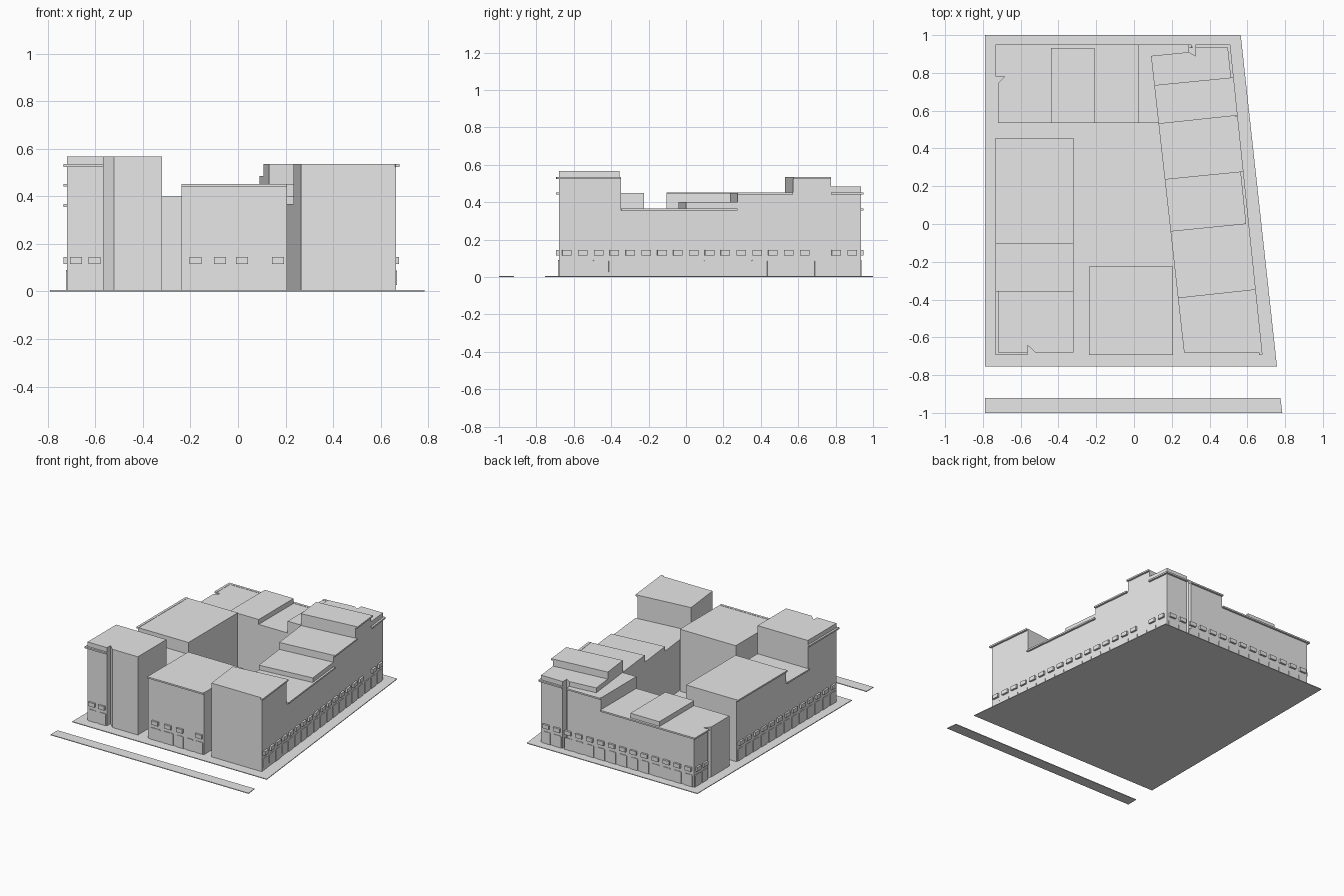
import bpy, bmesh
from mathutils import Vector

if "Cube" in bpy.data.objects:
    bpy.data.objects.remove(bpy.data.objects["Cube"])

grey = bpy.data.materials.new("plain grey")
grey.diffuse_color = (0.8, 0.8, 0.8, 1)
grey.use_nodes = True
grey.node_tree.nodes["Principled BSDF"].inputs["Base Color"].default_value = grey.diffuse_color


def finish(name, bm):
    bmesh.ops.recalc_face_normals(bm, faces=bm.faces)
    mesh = bpy.data.meshes.new(name)
    bm.to_mesh(mesh)
    bm.free()
    mesh.materials.append(grey)
    ob = bpy.data.objects.new(name, mesh)
    bpy.context.collection.objects.link(ob)


def extrude(bm, points, offset):
    face = bm.faces.new([bm.verts.new(p) for p in points])
    new = bmesh.ops.extrude_face_region(bm, geom=[face], use_keep_orig=True)["geom"]
    bmesh.ops.translate(bm, vec=offset, verts=[v for v in new if isinstance(v, bmesh.types.BMVert)])


def prism(name, pts, height, z0=0.0):
    bm = bmesh.new()
    extrude(bm, [(x, y, z0) for x, y in pts], (0, 0, height - z0))
    finish(name, bm)


def rect(x0, x1, y0, y1):
    return [(x0, y0), (x1, y0), (x1, y1), (x0, y1)]


def plate(bm, p, d, a, b, z0, z1, out, chamfer=0.0):
    """Plate on a wall through p along d, from a to b; outside is right of d."""
    n = Vector((d.y, -d.x, 0))
    c = chamfer
    prof = [(a, z0), (b, z0), (b, z1 - c), (b - c, z1), (a + c, z1), (a, z1 - c)]
    if not c:
        prof = [(a, z0), (b, z0), (b, z1), (a, z1)]
    base = p - n * 0.004
    extrude(bm, [base + d * s + Vector((0, 0, z)) for s, z in prof], n * (out + 0.004))


def wall(p, q):
    p, q = Vector((*p, 0)), Vector((*q, 0))
    return p, (q - p).normalized(), (q - p).length


def cornice(name, p, q, top):
    p, d, length = wall(p, q)
    bm = bmesh.new()
    plate(bm, p, d, -0.012, length + 0.012, top - 0.011, top, 0.014)
    finish(name, bm)


def openings(name, p, q, count, skip=(), raised=(), width=0.06):
    """Ground floor doors and the row of small boxes above them."""
    p, d, length = wall(p, q)
    step = length / count
    doors, boxes = bmesh.new(), bmesh.new()
    for i in range(count):
        c = (i + 0.5) * step
        plate(doors, p, d, c - width / 2, c + width / 2, 0.027 if i in raised else 0.005, 0.09, 0.004, 0.005)
        if i not in skip:
            plate(boxes, p, d, c - 0.025, c + 0.025, 0.116, 0.144, 0.014)
    finish(name + " doors", doors)
    finish(name + " boxes", boxes)


# Pavement and far kerb
prism("pavement", [(-0.79, -0.755), (0.757, -0.755), (0.565, 1), (-0.79, 1)], 0.005)
prism("kerb strip", [(-0.79, -1), (0.785, -1), (0.775, -0.92), (-0.79, -0.92)], 0.005)

# West row: notched corner tower, low link, long block
prism("southwest tower", [(-0.72, -0.68), (-0.565, -0.68), (-0.565, -0.64), (-0.522, -0.68),
                          (-0.32, -0.68), (-0.32, -0.355), (-0.72, -0.355)], 0.567)
prism("west link", rect(-0.72, -0.32, -0.355, -0.105), 0.365)
prism("west block", rect(-0.72, -0.32, -0.105, 0.455), 0.45)

# Front block
prism("front block", rect(-0.238, 0.207, -0.68, -0.225), 0.45)

# North row with a raised middle roof
prism("northwest block", [(-0.72, 0.535), (0.02, 0.535), (0.02, 0.935), (-0.72, 0.935),
                          (-0.72, 0.78), (-0.685, 0.78), (-0.72, 0.745)], 0.365)
prism("north raised roof", rect(-0.44, -0.21, 0.535, 0.932), 0.40, 0.36)
prism("north block", [(0.02, 0.535), (0.3, 0.535), (0.29, 0.935), (0.02, 0.935)], 0.45)

# Slanted east row: stepped blocks between an inner and an outer line
S, N = (0.665, -0.68), (0.497, 0.935)


def outer(y):
    return (S[0] + (N[0] - S[0]) * (y - S[1]) / (N[1] - S[1]), y)


def inner(y):
    return (0.265 - 0.175 * (y + 0.68) / 1.57, y)


cuts = [(-0.68, -0.68), (-0.39, -0.347), (-0.04, 0.0), (0.235, 0.275), (0.53, 0.573), (0.735, 0.775)]
for i, h in enumerate((0.535, 0.367, 0.40, 0.45, 0.535)):
    (a0, b0), (a1, b1) = cuts[i], cuts[i + 1]
    prism(f"east block {i + 1}", [inner(a0), outer(b0), outer(b1), inner(a1)], h)
prism("northeast corner", [inner(0.735), outer(0.775), N, (0.325, 0.935), (0.325, 0.89),
                           (0.29, 0.91), (0.09, 0.89)], 0.485)

# Cornices
for name, p, q, z in (
    ("tower front cornice", (-0.72, -0.68), (-0.577, -0.68), 0.535),
    ("tower west cornice", (-0.72, -0.367), (-0.72, -0.68), 0.535),
    ("west link cornice", (-0.72, -0.117), (-0.72, -0.343), 0.367),
    ("west cornice", (-0.72, 0.443), (-0.72, -0.093), 0.452),
    ("northwest side cornice", (-0.72, 0.935), (-0.72, 0.792), 0.367),
    ("north low cornice", (0.008, 0.935), (-0.72, 0.935), 0.367),
    ("north high cornice", (0.278, 0.935), (0.032, 0.935), 0.452),
    ("northeast cornice", N, (0.337, 0.935), 0.452),
    ("front cornice", (-0.226, -0.68), (0.195, -0.68), 0.452),
    ("east south cornice", outer(-0.68), outer(-0.36), 0.535),
    ("east low cornice", outer(-0.335), outer(0.263), 0.367),
    ("east middle cornice", outer(0.287), outer(0.56), 0.452),
    ("east high cornice", outer(0.585), outer(0.763), 0.535),
    ("east north cornice", outer(0.787), N, 0.452),
):
    cornice(name, p, q, z)

# Doors and upper boxes on each street wall
openings("tower front", (-0.72, -0.68), (-0.565, -0.68), 2)
openings("front wide", (-0.23, -0.68), (-0.025, -0.68), 2, width=0.08)
openings("front narrow", (-0.022, -0.68), (0.207, -0.68), 3, skip=(1,), width=0.055)
openings("east", S, outer(0.93), 19, skip=(16,), raised=(0, 1, 3))
openings("north", N, (-0.72, 0.935), 14)
openings("northwest side", (-0.72, 0.935), (-0.72, 0.78), 2)
openings("west", (-0.72, 0.455), (-0.72, -0.68), 13)
